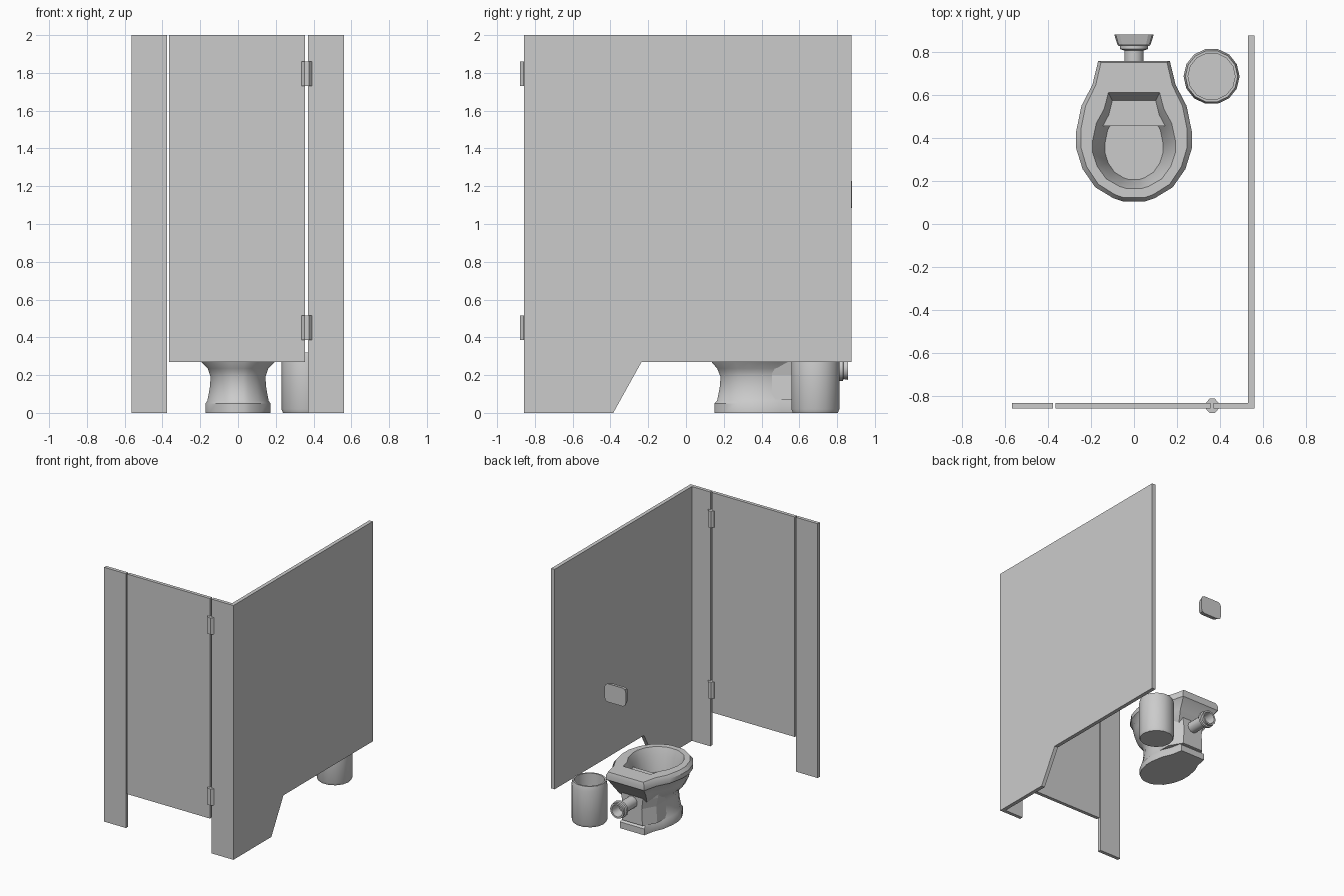
import bpy, math
from math import cos, sin, pi, radians

if "Cube" in bpy.data.objects:
    bpy.data.objects.remove(bpy.data.objects["Cube"])


def loft(name, rings, smooth=None, cap_start=True, cap_end=True):
    """Skin a list of equal-length point rings."""
    n = len(rings[0])
    verts = [p for r in rings for p in r]
    faces = []
    for k in range(len(rings) - 1):
        for i in range(n):
            j = (i + 1) % n
            faces.append((k*n + i, k*n + j, (k+1)*n + j, (k+1)*n + i))
    if cap_start:
        faces.append(tuple(range(n))[::-1])
    if cap_end:
        faces.append(tuple(range((len(rings)-1)*n, len(rings)*n)))
    me = bpy.data.meshes.new(name)
    me.from_pydata(verts, [], faces)
    ob = bpy.data.objects.new(name, me)
    bpy.context.collection.objects.link(ob)
    bpy.ops.object.select_all(action='DESELECT')
    bpy.context.view_layer.objects.active = ob
    ob.select_set(True)
    bpy.ops.object.mode_set(mode='EDIT')
    bpy.ops.mesh.select_all(action='SELECT')
    bpy.ops.mesh.normals_make_consistent(inside=False)
    bpy.ops.object.mode_set(mode='OBJECT')
    if smooth:
        bpy.ops.object.shade_smooth_by_angle(angle=radians(smooth))
    return ob


def front_panel(name, x0, x1, z0):
    rect = [(x0, z0), (x1, z0), (x1, 2), (x0, 2)]
    loft(name, [[(x, y, z) for x, z in rect] for y in (-0.857, -0.83)])


# Partition walls and door
front_panel("left_post_panel", -0.565, -0.375, 0)
front_panel("door", -0.365, 0.355, 0.27)
front_panel("right_post_panel", 0.37, 0.56, 0)
side = [(-0.857, 0), (-0.385, 0), (-0.235, 0.27), (0.875, 0.27), (0.875, 2), (-0.857, 2)]
loft("side_partition", [[(x, y, z) for y, z in side] for x in (0.53, 0.56)])

# Door hinges
hinge = [(-.028, -.015), (-.012, -.034), (.012, -.034), (.028, -.015),
         (.028, .015), (.012, .034), (-.012, .034), (-.028, .015)]
for label, z in (("lower", 0.385), ("upper", 1.73)):
    loft(label + "_hinge", [[(0.363 + x, -0.844 + y, h) for x, y in hinge]
                            for h in (z, z + 0.13)])

# Toilet: one egg-shaped outline with a flat back, reused at every level
HALF = [(.19, 0), (.36, .023), (.67, .1), (.89, .23), (1, .375),
        (1, .5), (.91, .68), (.72, .83), (.62, 1)]
OUTLINE = HALF + [(-x, y) for x, y in reversed(HALF)]


def egg(z, w, yf, yb):
    return [(x*w, yf + y*(yb - yf), z) for x, y in OUTLINE]


loft("toilet_bowl", [egg(*r) for r in (
    (0, .172, .15, .67), (.05, .172, .15, .67), (.065, .162, .165, .65),
    (.13, .15, .178, .63), (.19, .145, .183, .62), (.235, .16, .165, .63),
    (.27, .195, .135, .66), (.33, .23, .125, .70), (.385, .25, .12, .74),
    (.40, .268, .105, .757), (.435, .268, .105, .757), (.46, .247, .122, .75),
    (.46, .192, .165, .61), (.40, .165, .185, .575), (.28, .135, .207, .54))],
    smooth=35)

# Trapway block behind the pedestal
trap = [(-1, .455), (-1, .57), (-.6, .67), (.6, .67), (1, .57), (1, .455)]
loft("trapway", [[(x*w, y, z) for x, y in trap]
                 for z, w in ((.07, .15), (.2, .14), (.27, .155), (.39, .17))])


def lathe(name, profile, sides, place, smooth, closed_ends=True):
    """Revolve (radius, height) pairs; place maps (a, b, h) to x, y, z."""
    return loft(name, [[place(r*cos(2*pi*i/sides), r*sin(2*pi*i/sides), h)
                        for i in range(sides)] for r, h in profile], smooth)


# Drain pipe with an open flange
lathe("drain_pipe", [(.045, .60), (.045, .805), (.066, .812), (.066, .83),
                     (.056, .835), (.06, .858), (.046, .858), (.038, .78)],
      12, lambda a, b, h: (a, h, .235 + b), 35)

# Waste bin
lathe("waste_bin", [(.122, 0), (.13, .02), (.13, .285), (.121, .32),
                    (.109, .32), (.109, .02)],
      14, lambda a, b, h: (.36 + a, .685 + b, h), 30)

# Flush plate on the rear wall
plate = [(-1, -.6), (-.92, -.88), (-.72, -1), (.72, -1), (.92, -.88), (1, -.6),
         (1, .6), (.92, .88), (.72, 1), (-.72, 1), (-.92, .88), (-1, .6)]
loft("flush_plate", [[(x*w, y, 1.155 + z*h) for x, z in plate]
                     for y, w, h in ((.88, .092, .072), (.835, .078, .06),
                                     (.825, .07, .052))])
